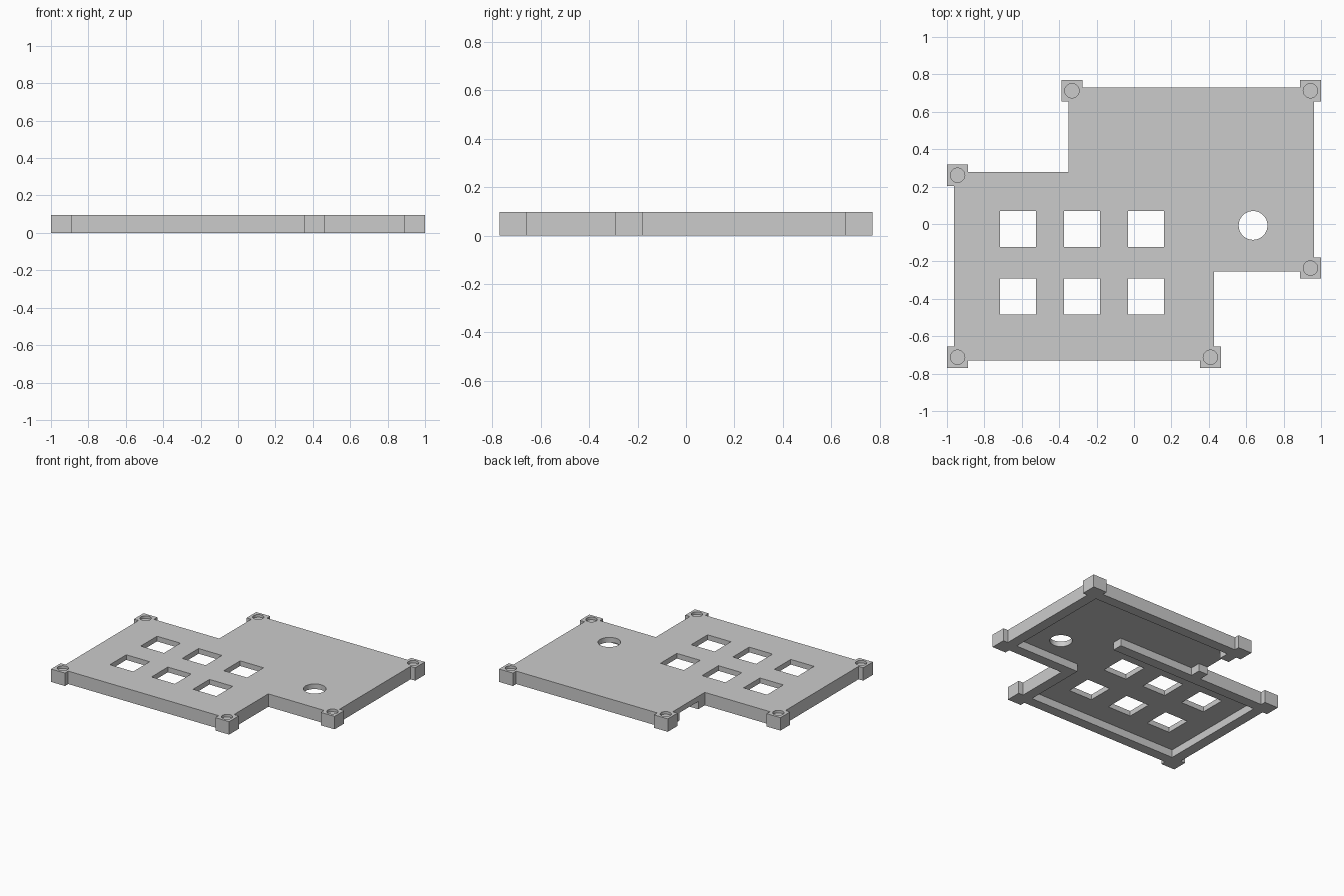
import bpy, bmesh, math

if "Cube" in bpy.data.objects:
    bpy.data.objects.remove(bpy.data.objects["Cube"], do_unlink=True)

S = 1 / 52           # one design unit
TOP, DECK = 5, 3     # overall height, underside of the deck
WALL, LUG = 4, 5.9   # wall thickness, corner lug size

grey = bpy.data.materials.new("plain grey")
grey.use_nodes = True
grey.diffuse_color = (0.6, 0.6, 0.6, 1)
grey.node_tree.nodes["Principled BSDF"].inputs["Base Color"].default_value = grey.diffuse_color


def prism(name, outline, z0, z1):
    """Extrude a flat outline between two heights."""
    bm = bmesh.new()
    face = bm.faces.new([bm.verts.new((x * S, y * S, z0 * S)) for x, y in outline])
    up = bmesh.ops.extrude_face_region(bm, geom=[face])["geom"]
    bmesh.ops.translate(bm, vec=(0, 0, (z1 - z0) * S),
                        verts=[v for v in up if isinstance(v, bmesh.types.BMVert)])
    bmesh.ops.recalc_face_normals(bm, faces=bm.faces)
    mesh = bpy.data.meshes.new(name)
    bm.to_mesh(mesh)
    bm.free()
    mesh.materials.append(grey)
    obj = bpy.data.objects.new(name, mesh)
    bpy.context.collection.objects.link(obj)
    return obj


def rect(x0, y0, x1, y1):
    return [(x0, y0), (x1, y0), (x1, y1), (x0, y1)]


def circle(x, y, r, n=48):
    return [(x + r * math.cos(math.tau * i / n), y + r * math.sin(math.tau * i / n))
            for i in range(n)]


def combine(target, tool, operation):
    """Apply a boolean and discard the tool."""
    mod = target.modifiers.new("join_or_cut", 'BOOLEAN')
    mod.object, mod.operation, mod.solver = tool, operation, 'EXACT'
    bpy.context.view_layer.objects.active = target
    bpy.ops.object.modifier_apply(modifier=mod.name)
    bpy.data.objects.remove(tool, do_unlink=True)


# Stepped outer body
R, B = 50, 38                      # half width and half depth
BX, BY = -18.2, 14.5               # back notch corner
FX, FY = 22.2, -13.2               # front notch corner
cover = prism("cover_plate", [(-R, -B), (FX, -B), (FX, FY), (R, FY),
                              (R, B), (BX, B), (BX, BY), (-R, BY)], 0, TOP)

# Square lugs on the six outer corners: corner position and outward direction
lugs = [(-R, -B, -1, -1), (FX, -B, 1, -1), (R, FY, 1, -1),
        (R, B, 1, 1), (BX, B, -1, 1), (-R, BY, -1, 1)]
for x, y, sx, sy in lugs:
    ox, oy = x + 2 * sx, y + 2 * sy
    ix, iy = ox - LUG * sx, oy - LUG * sy
    combine(cover, prism("lug", rect(min(ox, ix), min(oy, iy), max(ox, ix), max(oy, iy)),
                         0, TOP), 'UNION')

# Hollow underside, leaving the rim and a rib that continues the back step
L, F = R - WALL, B - WALL
RX, RY = FX - WALL, FY + WALL
LX = BX + WALL
hollow = [(-L, -F), (RX, -F), (RX, RY), (L, RY), (L, F), (LX, F),
          (LX, BY), (RX, BY), (RX, BY - WALL), (-L, BY - WALL)]
combine(cover, prism("hollow", hollow, -1, DECK), 'DIFFERENCE')

# Opening through the wall beside the back notch
combine(cover, prism("opening", rect(BX - 3, BY + WALL, LX + 1, F - WALL), -1, DECK), 'DIFFERENCE')

# Six square button windows
for row in (-20.2, -1.4):
    for col in range(3):
        cx = -32.2 + 17.8 * col
        combine(cover, prism("window", rect(cx - 5, row - 5, cx + 5, row + 5), -1, TOP + 1),
                'DIFFERENCE')

# Round opening
combine(cover, prism("round_opening", circle(33.1, -0.4, 4), -1, TOP + 1), 'DIFFERENCE')

# Shallow round sockets in the lugs
for x, y, sx, sy in lugs:
    off = 2 - LUG / 2
    combine(cover, prism("socket", circle(x + off * sx, y + off * sy, 2, 32), TOP - 1, TOP + 1),
            'DIFFERENCE')

# Clean flat faces and shade
bm = bmesh.new()
bm.from_mesh(cover.data)
bmesh.ops.remove_doubles(bm, verts=bm.verts, dist=0.0002)
bmesh.ops.dissolve_limit(bm, angle_limit=0.01, verts=bm.verts, edges=bm.edges)
bm.to_mesh(cover.data)
bm.free()
bpy.ops.object.select_all(action='DESELECT')
cover.select_set(True)
bpy.context.view_layer.objects.active = cover
bpy.ops.object.shade_smooth_by_angle(angle=math.radians(30))
